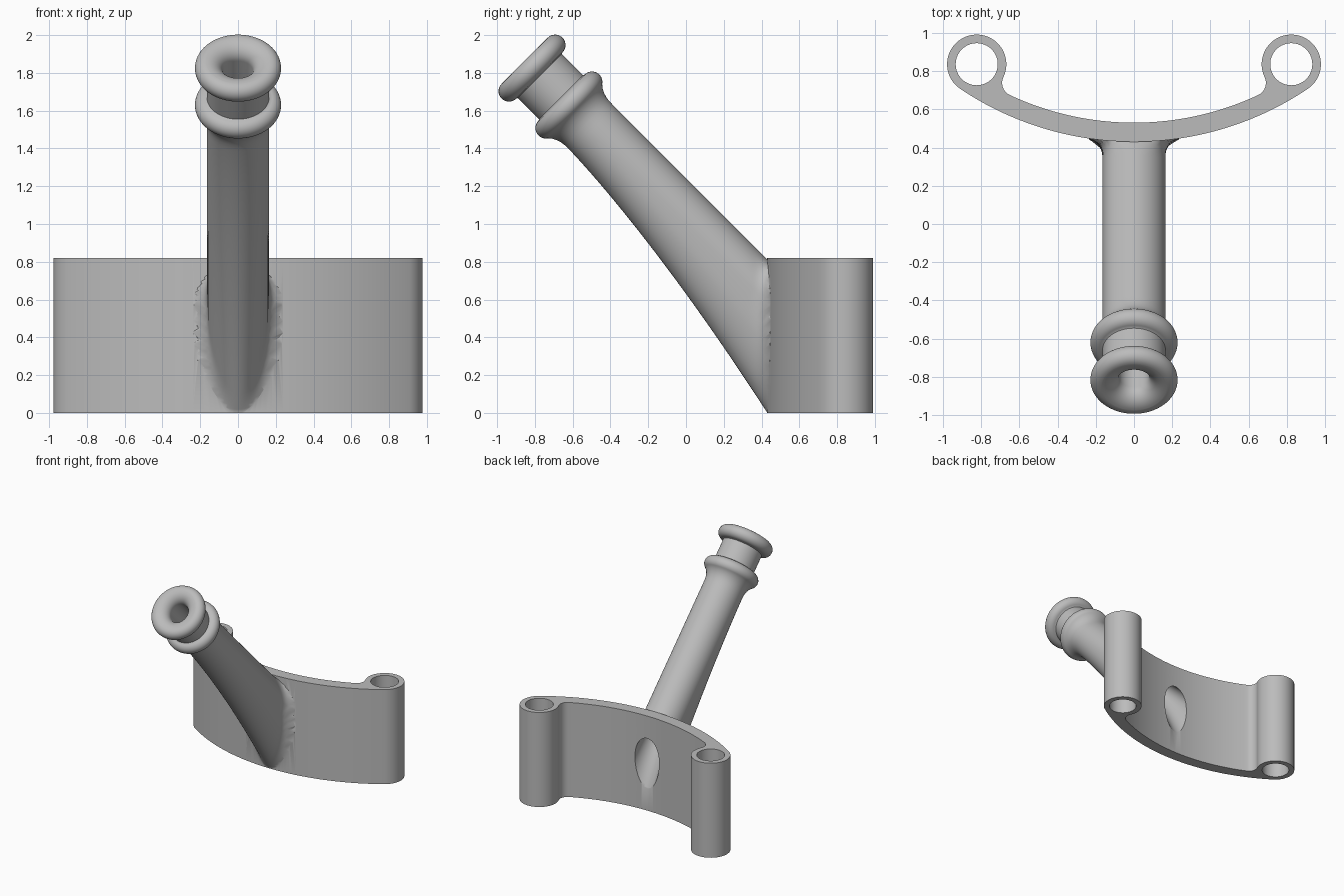
import bpy, bmesh, math
from mathutils import Vector

if "Cube" in bpy.data.objects:
    bpy.data.objects.remove(bpy.data.objects["Cube"])

grey = bpy.data.materials.new("plain_grey")
grey.use_nodes = True
COLOUR = (0.5, 0.5, 0.5, 1)
grey.diffuse_color = COLOUR
grey.node_tree.nodes["Principled BSDF"].inputs["Base Color"].default_value = COLOUR

HEIGHT = 0.82                    # plate height
PIPE_R, LIP_R, LIP_T = 0.165, 0.173, 0.055
AXIS = Vector((0, -1, 1)).normalized()
UP = Vector((0, 1, 1)).normalized()
ORIGIN = Vector((0, 0.505, 0.505))


def make_object(name, bm):
    bmesh.ops.recalc_face_normals(bm, faces=bm.faces)
    mesh = bpy.data.meshes.new(name)
    bm.to_mesh(mesh)
    bm.free()
    mesh.materials.append(grey)
    obj = bpy.data.objects.new(name, mesh)
    bpy.context.collection.objects.link(obj)
    return obj


def combine(target, other, operation):
    """Apply a boolean and remove the helper."""
    mod = target.modifiers.new("combine", "BOOLEAN")
    mod.operation, mod.solver, mod.object = operation, "EXACT", other
    bpy.context.view_layer.objects.active = target
    bpy.ops.object.modifier_apply(modifier=mod.name)
    bpy.data.objects.remove(other)


def loft(stations, segments=64):
    """Skin sections given as (distance on axis, radius, extra depth below)."""
    bm = bmesh.new()
    rings = []
    for s, r, extra in stations:
        ring = []
        for i in range(segments):
            a = math.tau * i / segments
            n = r * math.sin(a)
            if n < 0:
                n *= (r + 0.7 * extra) / r
                n -= 0.3 * extra * min(1, -math.sin(a) * 4)
            ring.append(bm.verts.new(ORIGIN + AXIS * s + UP * n + Vector((r * math.cos(a), 0, 0))))
        rings.append(ring)
    for low, high in zip(rings, rings[1:]):
        for i in range(segments):
            j = (i + 1) % segments
            bm.faces.new((low[i], low[j], high[j], high[i]))
    bm.faces.new(rings[0])
    bm.faces.new(rings[-1])
    return bm


def arc(centre, radius, start, end, count):
    return [centre + radius * Vector((math.cos(a), math.sin(a)))
            for a in (start + (end - start) * i / count for i in range(count + 1))]


def angle(v):
    return math.atan2(v.y, v.x)


# Curved plate with an eyelet rounded into each end
centre = Vector((0, 2.06))
R_OUT, R_IN, EYE_R, FILLET = 1.63, 1.53, 0.155, 0.07
eye_dist = R_OUT - EYE_R
phi = -math.radians(56.1)
eye = centre + eye_dist * Vector((math.cos(phi), math.sin(phi)))
a, b = R_IN - FILLET, EYE_R + FILLET
turn = phi - math.acos((eye_dist**2 + a**2 - b**2) / (2 * eye_dist * a))
corner = centre + a * Vector((math.cos(turn), math.sin(turn)))
touch = angle(corner - eye) % math.tau
down = -math.pi / 2
half = (arc(centre, R_OUT, down, phi, 32)
        + arc(eye, EYE_R, phi, touch, 48)[1:]
        + arc(corner, FILLET, touch - math.pi, turn, 12)[1:]
        + arc(centre, R_IN, turn, down, 24)[1:])
outline = half + [Vector((-p.x, p.y)) for p in reversed(half[1:-1])]
bm = bmesh.new()
base = bm.faces.new([bm.verts.new((p.x, p.y, 0)) for p in outline])
up = bmesh.ops.extrude_face_region(bm, geom=[base])
bmesh.ops.translate(bm, vec=(0, 0, HEIGHT),
                    verts=[v for v in up["geom"] if isinstance(v, bmesh.types.BMVert)])
bracket = make_object("bracket_with_spout", bm)

# Eyelet holes
for side in (-1, 1):
    bm = bmesh.new()
    bmesh.ops.create_cone(bm, cap_ends=True, segments=64, radius1=0.11, radius2=0.11, depth=2)
    bmesh.ops.translate(bm, vec=(side * eye.x, eye.y, 0.5), verts=bm.verts)
    combine(bracket, make_object("eye_cutter", bm), "DIFFERENCE")

# Slanted spout, deeper towards the plate, with a collar and an end lip
stations = []
for i in range(91):
    s = -0.45 + 1.88 * i / 90
    stations.append((s, PIPE_R, 0.103 * max(0, 1.45 - s) ** 1.54))
stations += [(1.455, 0.166, 0), (1.48, 0.169, 0), (1.505, 0.177, 0), (1.528, 0.189, 0)]


def rim(position, start):
    for i in range(17):
        t = start + (math.pi - start) * i / 16
        stations.append((position - LIP_T * math.cos(t), LIP_R + LIP_T * math.sin(t), 0))


rim(1.591, 0.6)
stations += [(1.65, PIPE_R, 0), (1.808, PIPE_R, 0)]
rim(1.867, 0)
bm = loft(stations)

# Flare the spout sideways into the plate, then trim it inside the plate
BLEND = 0.075
for v in bm.verts:
    d = min(max(v.co.y - 0.365, 0), BLEND)
    v.co.x *= 1 + (BLEND - math.sqrt(BLEND**2 - d**2)) / PIPE_R
for point, normal in (((0, 0.48, 0), (0, 1, 0)), ((0, 0, 0), (0, 0, -1))):
    bmesh.ops.bisect_plane(bm, geom=bm.verts[:] + bm.edges[:] + bm.faces[:],
                           plane_co=point, plane_no=normal, clear_outer=True)
    bmesh.ops.holes_fill(bm, edges=[e for e in bm.edges if e.is_boundary], sides=0)
combine(bracket, make_object("spout", bm), "UNION")

# Bore, opening into a scoop at the back and a rounded mouth at the tip
stations = []
for i in range(41):
    s = -0.5 + 0.9 * i / 40
    e = max(0, 0.3 - s) / 0.5
    stations.append((s, 0.08 + 0.05 * e, 0.06 * e * e))
for i in range(13):
    t = math.pi / 2 * i / 12
    stations.append((1.84 + 0.082 * math.sin(t), 0.17 - 0.09 * math.cos(t), 0))
stations.append((1.96, 0.17, 0))
combine(bracket, make_object("bore_cutter", loft(stations)), "DIFFERENCE")

# Smooth shading with sharp rims
bpy.ops.object.select_all(action="DESELECT")
bracket.select_set(True)
bpy.context.view_layer.objects.active = bracket
bpy.ops.object.shade_smooth_by_angle(angle=math.radians(35))
